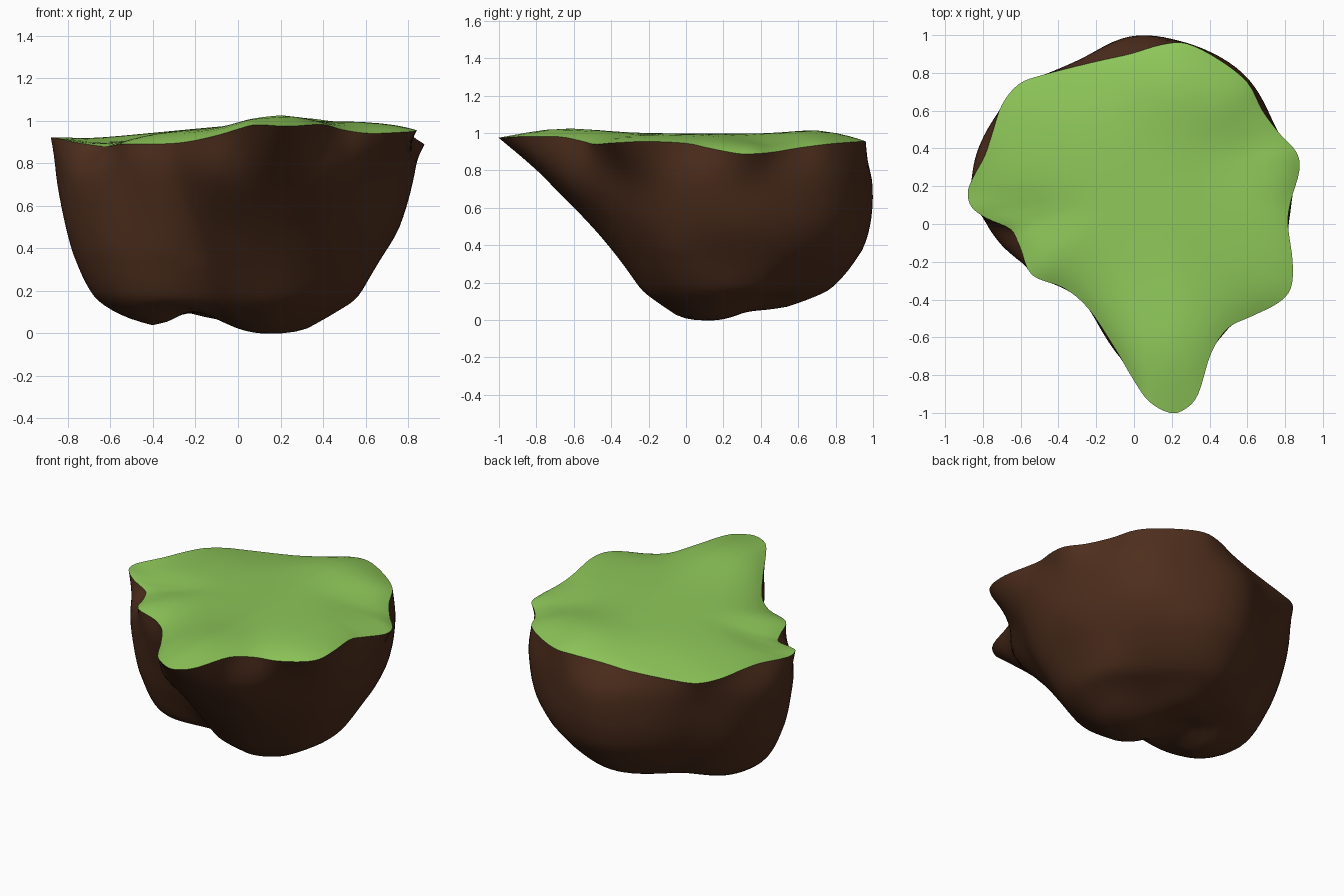
import bpy, bmesh
from math import atan2, cos, sin, hypot, exp, tau

if "Cube" in bpy.data.objects:
    bpy.data.objects.remove(bpy.data.objects["Cube"])

CX, CY = 0.0, 0.2  # axis that every ring is measured from

# Grass rim, anticlockwise (x, y, z)
RIM = [(.875, .28, .89), (.86, .38, .89), (.77, .48, .90), (.68, .60, .92), (.60, .75, .94),
       (.45, .87, .95), (.28, .955, .955), (.15, .95, .95), (-.02, .90, .925), (-.20, .86, .90),
       (-.48, .79, .885), (-.61, .74, .885), (-.70, .63, .90), (-.75, .48, .915), (-.79, .36, .92),
       (-.85, .25, .92), (-.88, .17, .92), (-.86, .09, .92), (-.78, .03, .90), (-.65, -.03, .88),
       (-.60, -.13, .88), (-.54, -.27, .89), (-.37, -.34, .89), (-.24, -.45, .90),
       (-.10, -.66, .93), (0, -.83, .96), (.08, -.94, .98), (.19, -1.0, .975), (.27, -.98, .975),
       (.34, -.90, .98), (.41, -.68, .98), (.50, -.55, .955), (.62, -.49, .94),
       (.76, -.42, .945), (.83, -.34, .95), (.84, -.20, .955), (.815, 0, .945), (.83, .12, .92)]

# Soil radius every 22.5 degrees, at four heights going down
SOIL = {
    .75: [.83, .81, .83, .81, .79, .73, .765, .83, .855, .77, .68, .66, .93, .93, .84, .84],
    .50: [.76, .76, .79, .79, .78, .71, .70, .78, .81, .75, .62, .55, .69, .72, .72, .76],
    .30: [.64, .65, .66, .70, .70, .63, .61, .70, .75, .70, .56, .44, .52, .57, .60, .66],
    .15: [.56, .54, .48, .53, .57, .51, .50, .61, .67, .63, .49, .33, .40, .47, .50, .55],
}


def catmull(a, b, c, d, t):
    return .5 * (2 * b + (c - a) * t + (2 * a - 5 * b + 4 * c - d) * t * t
                 + (3 * b - a - 3 * c + d) * t ** 3)


def ring_value(vals, u):
    n, i = len(vals), int(u // 1)
    return catmull(*[vals[(i + k) % n] for k in (-1, 0, 1, 2)], u - i)


def profile_value(vals, u):
    i = min(int(u), len(vals) - 2)
    return catmull(*[vals[min(max(i + k, 0), len(vals) - 1)] for k in (-1, 0, 1, 2)], u - i)


def blob(x, y, cx, cy, rx, ry, power=2):
    return exp(-hypot((x - cx) / rx, (y - cy) / ry) ** power)


def top_height(x, y):
    return (.98 + .09 * min(x, .2) + .035 * blob(x, y, .2, -.7, .3, .3)
            + .025 * blob(x, y, .3, .72, .3, .2) - .035 * blob(x, y, .65, .40, .22, .2)
            - .03 * blob(x, y, -.62, .06, .25, .13) - .025 * blob(x, y, -.3, .8, .35, .25))


def bottom_height(x, y):
    return max(-.005, .135 - .14 * blob(x, y, .2, .08, .34, .3, 3)
               - .12 * blob(x, y, -.48, .17, .21, .3, 3)
               - .075 * blob(x, y, -.06, .52, .26, .22, 3))


def cap_rings(edge, height, fractions, sharpness):
    rings = []
    for s in fractions:
        ring = []
        for x, y, z in edge:
            px, py = CX + (x - CX) * s, CY + (y - CY) * s
            w = s ** sharpness
            ring.append((px, py, height(px, py) * (1 - w) + z * w))
        rings.append(ring)
    return rings


def skin(name, rings, centre, color, flip, relax=()):
    bm = bmesh.new()
    rows = [[bm.verts.new(p) for p in r] for r in rings]
    tip = bm.verts.new(centre)
    n = len(rows[0])
    for j in range(n):
        k = (j + 1) % n
        for a, b in zip(rows, rows[1:]):
            f = (a[j], a[k], b[k], b[j])
            bm.faces.new(f[::-1] if flip else f)
        f = (rows[-1][j], rows[-1][k], tip)
        bm.faces.new(f[::-1] if flip else f)
    # soften the bend between side and underside
    for first, last in relax:
        loose = [v for r in rows[first:last] for v in r]
        bmesh.ops.smooth_vert(bm, verts=loose, factor=.5,
                              use_axis_x=True, use_axis_y=True, use_axis_z=True)
    for f in bm.faces:
        f.smooth = True
    mesh = bpy.data.meshes.new(name)
    bm.to_mesh(mesh)
    bm.free()
    mat = bpy.data.materials.new(name)
    mat.diffuse_color = color
    mat.use_nodes = True
    mat.node_tree.nodes["Principled BSDF"].inputs["Base Color"].default_value = mat.diffuse_color
    mesh.materials.append(mat)
    ob = bpy.data.objects.new(name, mesh)
    bpy.context.collection.objects.link(ob)


# Smooth rim
SUB = 4
rim = [tuple(ring_value([p[a] for p in RIM], i / SUB) for a in range(3))
       for i in range(len(RIM) * SUB)]

# Grass top, rolling over at the rim
grass = [rim] + cap_rings(rim, top_height, (.97, .93, .88, .8, .7, .6, .5, .4, .3, .2, .1), 6)
skin("grass_top", grass, (CX, CY, top_height(CX, CY)), (.27, .57, .10, 1), False)

# Soil sides, one vertical profile under each rim point
STEPS = 5
columns = []
for x, y, z in rim:
    ang = atan2(y - CY, x - CX) % tau
    radii = [hypot(x - CX, y - CY)] + [ring_value(v, ang / tau * 16) for v in SOIL.values()]
    heights = [z] + list(SOIL)
    col = []
    for i in range(4 * STEPS + 1):
        r = profile_value(radii, i / STEPS)
        col.append((CX + r * cos(ang), CY + r * sin(ang), profile_value(heights, i / STEPS)))
    columns.append(col)
sides = [list(r) for r in zip(*columns)]

# Lumpy underside closing the soil
under = cap_rings(sides[-1], bottom_height, (.95, .9, .84, .77, .69, .6, .5, .4, .3, .2, .1), 4)
skin("soil_body", sides + under, (CX, CY, bottom_height(CX, CY)), (.075, .027, .012, 1), True,
     relax=[(14, 26)] * 10)
